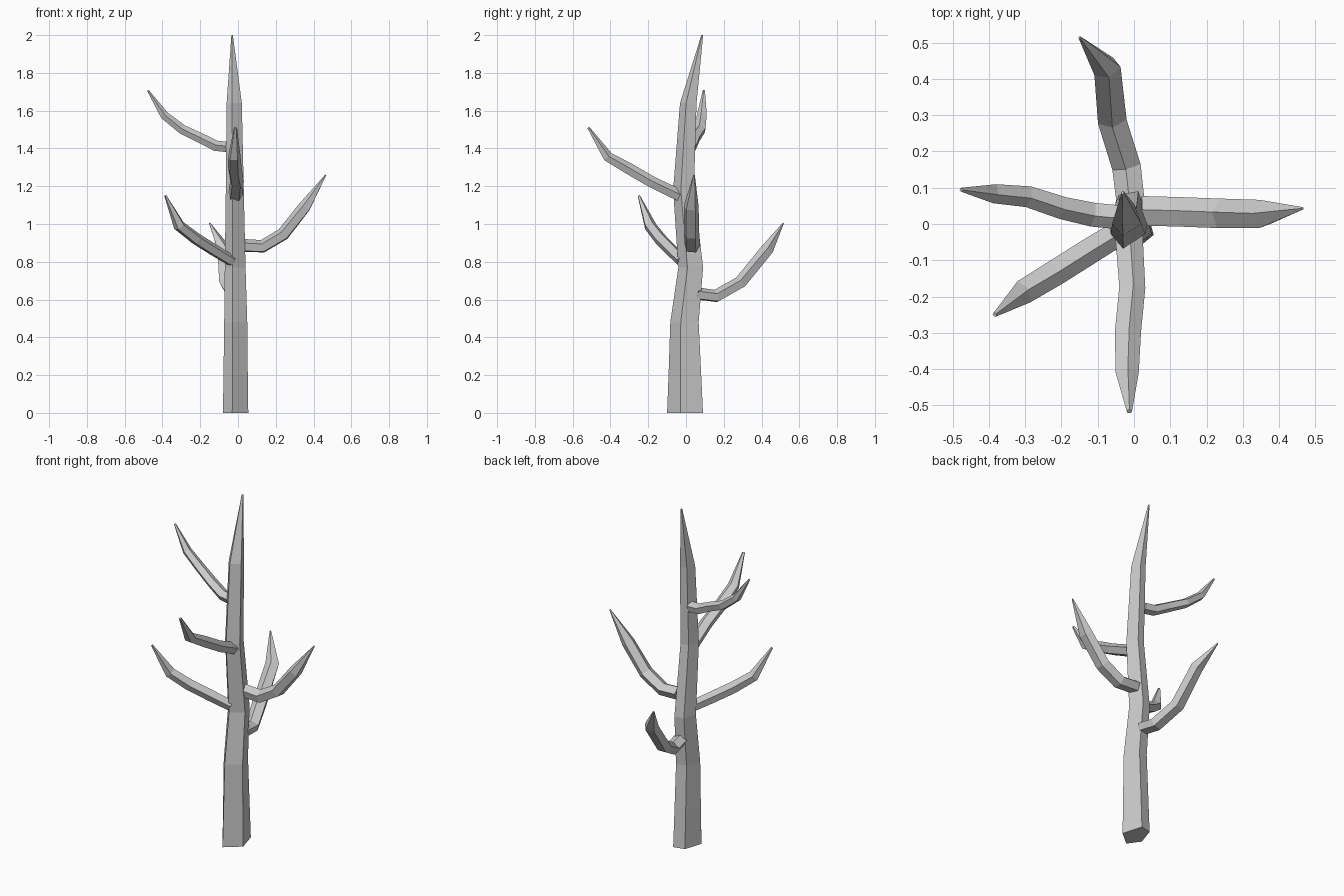
import bpy, bmesh, math
from mathutils import Vector


def loft(name, rings):
    """Skin a list of equal-sided rings and cap both ends."""
    bm = bmesh.new()
    loops = [[bm.verts.new(p) for p in ring] for ring in rings]
    n = len(loops[0])
    for a, b in zip(loops, loops[1:]):
        for i in range(n):
            j = (i + 1) % n
            bm.faces.new((a[i], a[j], b[j], b[i]))
    bm.faces.new(loops[0][::-1])
    bm.faces.new(loops[-1])
    bmesh.ops.recalc_face_normals(bm, faces=bm.faces)
    mesh = bpy.data.meshes.new(name)
    bm.to_mesh(mesh)
    bm.free()
    obj = bpy.data.objects.new(name, mesh)
    bpy.context.collection.objects.link(obj)
    return obj


def branch(name, path, radii, turn=24):
    """Five-sided tapering tube along a path."""
    pts = [Vector(p) for p in path]
    rings = []
    for i, p in enumerate(pts):
        a, b = pts[max(i - 1, 0)], pts[min(i + 1, len(pts) - 1)]
        t = (b - a).normalized()
        side = t.cross(Vector((0, 0, 1))).normalized()
        up = side.cross(t)
        ring = []
        for k in range(5):
            ang = math.radians(turn + 72 * k)
            ring.append(p + radii[i] * (math.cos(ang) * side + 0.85 * math.sin(ang) * up))
        rings.append(ring)
    return loft(name, rings)


# Trunk: uneven pentagon, swaying and tapering upward
section = [(-0.018, -0.095), (0.067, -0.025), (0.033, 0.095), (-0.033, 0.08), (-0.067, -0.025)]
# z, centre x, centre y, x scale, y scale
levels = [
    (0.00, -0.0125, -0.005, 1.00, 1.00),
    (0.20, -0.0125, -0.006, 0.96, 0.91),
    (0.48, -0.012, -0.008, 0.91, 0.79),
    (0.77, -0.015, 0.025, 0.82, 0.69),
    (1.18, -0.017, -0.013, 0.71, 0.58),
    (1.64, -0.020, 0.012, 0.60, 0.46),
    (2.00, -0.031, 0.086, 0.06, 0.05),
]
loft("trunk", [[(cx + x * sx, cy + y * sy, z) for x, y in section]
               for z, cx, cy, sx, sy in levels])

# Branches: outward then curling upward to a point
branch("right_branch",
       [(0.02, 0.035, 0.885), (0.13, 0.032, 0.88), (0.24, 0.028, 0.945),
        (0.355, 0.027, 1.09), (0.465, 0.043, 1.26)],
       [0.043, 0.043, 0.043, 0.041, 0.004])
branch("back_branch",
       [(-0.008, 0.06, 0.63), (-0.02, 0.16, 0.617), (-0.06, 0.29, 0.69),
        (-0.075, 0.43, 0.865), (-0.15, 0.515, 1.005)],
       [0.041, 0.042, 0.042, 0.040, 0.004])
branch("upper_left_branch",
       [(-0.045, 0.02, 1.405), (-0.115, 0.027, 1.412), (-0.20, 0.046, 1.455),
        (-0.295, 0.077, 1.50), (-0.39, 0.085, 1.575), (-0.477, 0.095, 1.707)],
       [0.035, 0.035, 0.033, 0.031, 0.028, 0.006])
branch("lower_left_branch",
       [(-0.035, -0.02, 0.805), (-0.125, -0.075, 0.86), (-0.22, -0.135, 0.92),
        (-0.31, -0.19, 0.99), (-0.384, -0.25, 1.15)],
       [0.036, 0.038, 0.038, 0.036, 0.007])
branch("front_branch",
       [(-0.015, -0.035, 1.15), (-0.006, -0.18, 1.22), (-0.018, -0.30, 1.29),
        (-0.02, -0.415, 1.355), (-0.013, -0.517, 1.51)],
       [0.040, 0.038, 0.038, 0.034, 0.008])
